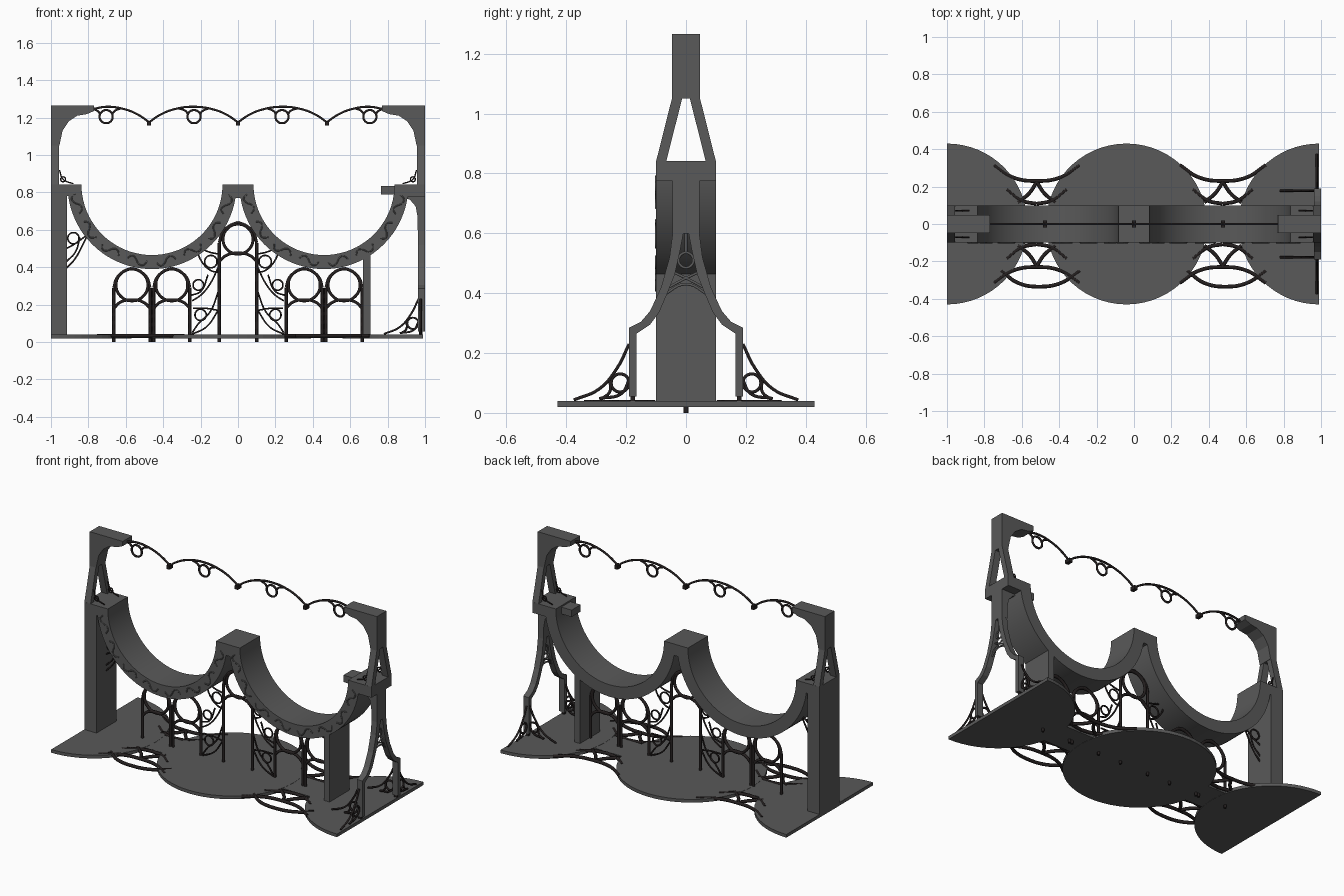
import bpy, bmesh, math
from mathutils import Vector

if "Cube" in bpy.data.objects:
    bpy.data.objects.remove(bpy.data.objects["Cube"])


def material(name, rgb):
    m = bpy.data.materials.new(name)
    m.diffuse_color = (*rgb, 1)
    m.use_nodes = True
    m.node_tree.nodes["Principled BSDF"].inputs["Base Color"].default_value = m.diffuse_color
    return m


STONE = material("dark_grey", (0.1, 0.1, 0.1))
IRON = material("black_iron", (0.018, 0.014, 0.014))


def add_mesh(name, me, mat):
    ob = bpy.data.objects.new(name, me)
    bpy.context.collection.objects.link(ob)
    me.materials.clear()
    me.materials.append(mat)
    return ob


def prism(name, pts, axis, a, b, mat=STONE):
    """Extrude a 2D outline along axis from a to b."""
    bm = bmesh.new()
    place = {'x': lambda u, v: (a, u, v), 'y': lambda u, v: (u, a, v), 'z': lambda u, v: (u, v, a)}[axis]
    f = bm.faces.new([bm.verts.new(place(u, v)) for u, v in pts])
    ext = bmesh.ops.extrude_face_region(bm, geom=[f])
    vec = Vector([(b - a) * (axis == k) for k in 'xyz'])
    bmesh.ops.translate(bm, vec=vec, verts=[v for v in ext['geom'] if isinstance(v, bmesh.types.BMVert)])
    bmesh.ops.recalc_face_normals(bm, faces=bm.faces)
    me = bpy.data.meshes.new(name)
    bm.to_mesh(me)
    bm.free()
    return add_mesh(name, me, mat)


def box(name, x0, x1, y0, y1, z0, z1, mat=STONE):
    return prism(name, [(x0, y0), (x1, y0), (x1, y1), (x0, y1)], 'z', z0, z1, mat)


def arc(cx, cz, r, d0, d1, n):
    return [(cx + r * math.cos(math.radians(d0 + (d1 - d0) * i / n)),
             cz + r * math.sin(math.radians(d0 + (d1 - d0) * i / n))) for i in range(n + 1)]


def ring(cx, cz, r):
    return arc(cx, cz, r, 0, 315, 7) + ['ring']


def tubes(name, strokes, place, depth=0.007, mat=IRON):
    """Round bars along smooth 2D strokes; place maps (u, v) to 3D."""
    cu = bpy.data.curves.new(name, 'CURVE')
    cu.dimensions = '3D'
    cu.bevel_depth, cu.bevel_resolution, cu.use_fill_caps = depth, 1, True
    cu.resolution_u = 6
    for pts in strokes:
        cyc = pts[-1] == 'ring'
        pts = pts[:-1] if cyc else pts
        sp = cu.splines.new('BEZIER')
        sp.bezier_points.add(len(pts) - 1)
        sp.use_cyclic_u = cyc
        for bp, p in zip(sp.bezier_points, pts):
            bp.co = place(*p)
            bp.handle_left_type = bp.handle_right_type = 'AUTO'
    tmp = bpy.data.objects.new(name + "_path", cu)
    bpy.context.collection.objects.link(tmp)
    dg = bpy.context.evaluated_depsgraph_get()
    me = bpy.data.meshes.new_from_object(tmp.evaluated_get(dg))
    bpy.data.objects.remove(tmp)
    for p in me.polygons:
        p.use_smooth = len(p.vertices) <= 4
    return add_mesh(name, me, mat)


def flip(strokes):
    return [[p if p == 'ring' else (-p[0], p[1]) for p in s] for s in strokes]


def shift(strokes, d):
    return [[(u + d, v) for u, v in s] for s in strokes]


def xz(y):
    return lambda u, v: (u, y, v)


# base plates: full disc in the middle, half discs at the ends, joining strip
prism("base_middle", arc(-0.04, 0, 0.43, 0, 354, 59), 'z', 0.02, 0.04)
prism("base_left", arc(-1, 0, 0.43, -90, 90, 32), 'z', 0.02, 0.04)
prism("base_right", arc(0.99, 0, 0.43, 90, 270, 32), 'z', 0.02, 0.04)
box("base_strip_left", -0.68, -0.4, -0.1, 0.1, 0.021, 0.039)
box("base_strip_right", 0.3, 0.66, -0.1, 0.1, 0.021, 0.039)

# pillars
box("left_pillar", -1, -0.915, -0.1, 0.1, 0.04, 0.842)
box("inner_right_pillar", 0.668, 0.708, -0.1, 0.1, 0.04, 0.5)
box("left_cap", -0.93, -0.837, -0.1, 0.1, 0.78, 0.842)
box("middle_cap", -0.083, 0.083, -0.1, 0.1, 0.77, 0.842)

# two half-round cradles with raised scrollwork on the front
for side, cx in (("left", -0.46), ("right", 0.46)):
    ob = prism(side + "_cradle", arc(cx, 0.842, 0.377, 180, 360, 40) + arc(cx, 0.842, 0.452, 360, 180, 40), 'y', -0.1, 0.1)
    bpy.context.view_layer.objects.active = ob
    ob.select_set(True)
    bpy.ops.object.shade_smooth_by_angle(angle=math.radians(30))
    ob.select_set(False)
    scrolls = []
    for i in range(8):
        s = []
        for j in range(6):
            a = math.radians(187 + i * 21.5 + j * 3)
            r = 0.415 + 0.022 * math.sin(j * 1.3 + i * math.pi)
            s.append((cx + r * math.cos(a), 0.842 + r * math.sin(a)))
        scrolls.append(s)
    tubes(side + "_scrollwork", scrolls, xz(-0.1), 0.004, STONE)

# upper brackets with splayed legs and small corner curls
bracket = [(-1, 1.05), (-1, 1.265), (-0.77, 1.265), (-0.77, 1.235), (-0.81, 1.218), (-0.86, 1.21),
           (-0.905, 1.18), (-0.938, 1.13), (-0.955, 1.05)]
leg = [(0.013, 1.05), (0.047, 1.05), (0.1, 0.84), (0.066, 0.84)]
curl = [[(-0.955, 0.92), (-0.935, 0.87), (-0.88, 0.846)], ring(-0.935, 0.87, 0.013)]
for side, s in (("left", 1), ("right", -1)):
    prism(side + "_bracket", [(u * s, v) for u, v in bracket], 'y', -0.047, 0.047)
    for k in (-1, 1):
        prism(side + "_bracket_leg", [(u * k, v) for u, v in leg], 'x', -s, -0.957 * s)
        tubes(side + "_bracket_curl", curl if s == 1 else flip(curl), xz(0.07 * k), 0.004)

# right support: cap, tongue, stem and splayed feet
box("right_cap", 0.838, 1, -0.1, 0.1, 0.775, 0.842)
box("right_tongue", 0.765, 0.86, -0.045, 0.045, 0.79, 0.833)
prism("right_stem", [(1, 0.6), (1, 0.78), (0.87, 0.78), (0.92, 0.76), (0.95, 0.725), (0.96, 0.67), (0.96, 0.6)],
      'y', -0.045, 0.045)
foot = [(0.005, 0.62), (0.042, 0.62), (0.055, 0.52), (0.083, 0.42), (0.12, 0.34), (0.15, 0.305), (0.19, 0.285),
        (0.19, 0.055), (0.165, 0.055), (0.165, 0.265), (0.12, 0.295), (0.09, 0.335), (0.062, 0.4), (0.038, 0.46),
        (0.02, 0.54)]
flourish = [[(0.19, 0.23), (0.23, 0.15), (0.29, 0.08), (0.375, 0.043)], [(0.19, 0.11), (0.215, 0.065), (0.29, 0.048)],
            [(0.255, 0.115), (0.255, 0.07), (0.285, 0.045)], ring(0.22, 0.1, 0.03)]
inward = [[p if p == 'ring' else (1.155 - p[0], p[1]) for p in s] for s in flourish]
for k in (-1, 1):
    prism("right_foot", [(u * k, v) for u, v in foot], 'x', 0.962, 1)
    box("foot_peg", 0.967, 0.987, 0.178 * k - 0.008, 0.178 * k + 0.008, 0.035, 0.06, IRON)
    tubes("foot_side_flourish", flourish if k > 0 else flip(flourish), lambda u, v: (0.977, u, v), 0.006)
    tubes("foot_inward_flourish", inward, xz(0.178 * k), 0.006)
cross = [[(-0.075, 0.41), (-0.02, 0.44), (0.042, 0.47)]]
tubes("support_tracery", [ring(0, 0.51, 0.025), [(0, 0.535), (0, 0.62)], [(-0.08, 0.39), (0, 0.43), (0.08, 0.39)]]
      + cross + flip(cross), lambda u, v: (0.98, u, v), 0.005, STONE)


# pointed-arch window frames
def window(name, cx, w, spring, peak, zc, rc):
    h = peak - spring
    half = [[(-w, 0), (-w, spring)], [(-w, spring), (-0.83 * w, spring + 0.5 * h), (-0.45 * w, spring + 0.83 * h), (0, peak)]]
    z = zc - rc
    strokes = half + flip(half) + [[(-w, z - 0.04), (-0.65 * w, z - 0.008), (0, z + 0.006), (0.65 * w, z - 0.008), (w, z - 0.04)],
                                   ring(0, zc, rc)]
    tubes(name, strokes, lambda u, v: (u + cx, 0, v), 0.009)


window("tall_window", 0, 0.1, 0.53, 0.64, 0.55, 0.08)
for s in (-1, 1):
    window("outer_window", 0.567 * s, 0.097, 0.29, 0.395, 0.305, 0.085)
    window("inner_window", 0.354 * s, 0.097, 0.29, 0.395, 0.305, 0.085)

# ring-and-curve tracery beside the tall window
side_vines = [ring(-0.145, 0.43, 0.033), ring(-0.212, 0.305, 0.028), ring(-0.2, 0.145, 0.03),
              [(-0.1, 0.37), (-0.15, 0.385), (-0.2, 0.44), (-0.215, 0.48)], [(-0.1, 0.47), (-0.15, 0.48), (-0.2, 0.5)],
              [(-0.245, 0.22), (-0.2, 0.25), (-0.15, 0.31), (-0.105, 0.4)], [(-0.25, 0.25), (-0.2, 0.27), (-0.16, 0.36)],
              [(-0.245, 0.05), (-0.21, 0.1), (-0.15, 0.16), (-0.105, 0.27)], [(-0.24, 0.18), (-0.17, 0.18), (-0.11, 0.17)],
              [(-0.25, 0.04), (-0.17, 0.08), (-0.105, 0.17)]]
tubes("left_tracery", side_vines, xz(0), 0.005)
tubes("right_tracery", flip(side_vines), xz(0), 0.005)
tubes("pillar_tracery", [ring(-0.88, 0.555, 0.03), [(-0.918, 0.395), (-0.875, 0.44), (-0.83, 0.52), (-0.80, 0.58)],
                         [(-0.918, 0.5), (-0.88, 0.52), (-0.81, 0.57)], [(-0.918, 0.43), (-0.87, 0.48), (-0.845, 0.56)]],
      xz(0), 0.005)

# scalloped top garland with hanging rings and drop beads
half = [[(-0.475, 1.175), (-0.42, 1.213), (-0.34, 1.245), (-0.235, 1.258), (-0.13, 1.243), (-0.06, 1.215), (0, 1.175)],
        [(-0.78, 1.245), (-0.70, 1.258), (-0.6, 1.243), (-0.53, 1.213), (-0.475, 1.175)]]
for x in (-0.235, -0.705):
    half += [ring(x, 1.205, 0.035), [(x - 0.08, 1.249), (x - 0.045, 1.235), (x - 0.03, 1.215)],
             [(x + 0.08, 1.25), (x + 0.045, 1.235), (x + 0.03, 1.215)]]
tubes("top_garland", half + flip(half), xz(0), 0.0065)
for x in (-0.475, 0, 0.475):
    box("garland_bead", x - 0.011, x + 0.011, -0.018, 0.018, 1.157, 1.18, IRON)

# curved bars linking the base plates, mirrored front to back
links = [[(-0.23, 0.315), (-0.13, 0.25), (0, 0.23), (0.13, 0.25), (0.23, 0.315)],
         [(-0.16, 0.185), (-0.08, 0.125), (0, 0.108)], [(0.16, 0.185), (0.08, 0.125), (0, 0.108)],
         [(-0.1, 0.115), (-0.04, 0.165), (0, 0.225)], [(0.1, 0.115), (0.04, 0.165), (0, 0.225)]]
extra = [[(-0.19, 0.25), (-0.1, 0.315), (0.02, 0.335), (0.13, 0.315), (0.23, 0.25)]]
for d in (-0.52, 0.475):
    tubes("back_link", shift(links, d), lambda u, v: (u, v, 0.034), 0.01)
    tubes("front_link", shift(links + extra, d), lambda u, v: (u, -v, 0.034), 0.01)
